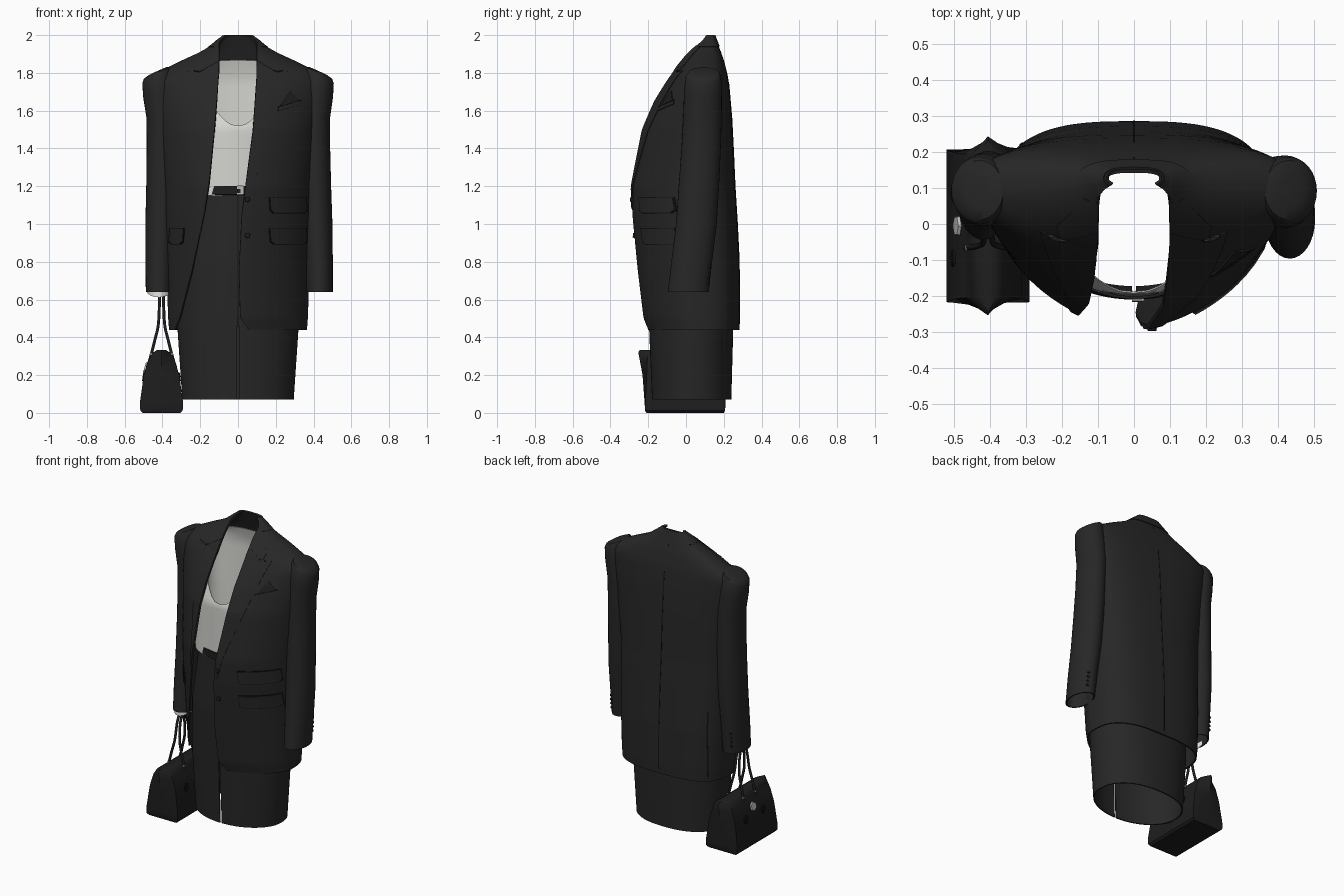
import bpy
import bmesh
from math import sin, cos, asin, pi
from mathutils import Vector

old = bpy.data.objects.get("Cube")
if old:
    bpy.data.objects.remove(old)


def material(name, value, rough=0.8):
    mat = bpy.data.materials.new(name)
    mat.use_nodes = True
    mat.diffuse_color = (*value, 1)
    node = mat.node_tree.nodes["Principled BSDF"]
    node.inputs["Base Color"].default_value = (*value, 1)
    node.inputs["Roughness"].default_value = rough
    return mat


cloth = material("charcoal cloth", (0.02, 0.02, 0.02))
leather = material("black leather", (0.013, 0.013, 0.013))
seam = material("seam black", (0.006, 0.006, 0.006))
knit = material("pale grey knit", (0.66, 0.66, 0.63))
white = material("cuff white", (0.8, 0.8, 0.78))
metal = material("silver metal", (0.5, 0.5, 0.5))
made = []


def finish(name, bm, mat, thick=0):
    mesh = bpy.data.meshes.new(name)
    bm.to_mesh(mesh)
    bm.free()
    mesh.materials.append(mat)
    obj = bpy.data.objects.new(name, mesh)
    bpy.context.collection.objects.link(obj)
    made.append(obj)
    if thick:
        mod = obj.modifiers.new("thickness", 'SOLIDIFY')
        mod.thickness = thick
    return obj


def loft(name, grid, mat, closed=False, caps=(), thick=0):
    """Skin a list of point rows; caps lists the row indices to fill."""
    bm = bmesh.new()
    rows = [[bm.verts.new(p) for p in row] for row in grid]
    n = len(rows[0])
    for low, high in zip(rows, rows[1:]):
        for j in range(n if closed else n - 1):
            k = (j + 1) % n
            bm.faces.new((low[j], low[k], high[k], high[j]))
    for c in caps:
        bm.faces.new(rows[c] if c else rows[c][::-1])
    return finish(name, bm, mat, thick)


def lerp_row(table, z):
    z = min(max(z, table[0][0]), table[-1][0])
    for a, b in zip(table, table[1:]):
        if z <= b[0]:
            f = (z - a[0]) / (b[0] - a[0])
            return [p + (q - p) * f for p, q in zip(a, b)][1:]


def sample(table, z):
    """Softened lookup of a garment's section at a height."""
    three = [lerp_row(table, z + d) for d in (-0.012, 0, 0.012)]
    return [sum(v) / 3 for v in zip(*three)]


# Garment sections: height, half width, widest y, front y, back y, left edge, right edge
jacket = [
    (.44, .365, .04, -.205, .283, .06, .335), (.5, .37, .04, -.225, .285, .012, .31),
    (.75, .378, .04, -.255, .285, .005, .245), (1.05, .387, .03, -.285, .27, .02, .18),
    (1.2, .39, .035, -.292, .26, .04, .155), (1.5, .415, .06, -.24, .247, .08, .125),
    (1.65, .435, .08, -.175, .237, .09, .112), (1.76, .45, .09, -.105, .225, .097, .105),
    (1.8, .43, .095, -.075, .218, .1, .1), (1.83, .37, .1, -.06, .21, .1, .1),
    (1.87, .29, .105, -.03, .2, .1, .1), (1.91, .2, .11, -.005, .185, .1, .1),
    (1.95, .135, .115, .03, .17, .1, .1), (1.975, .11, .12, .06, .16, .092, .092),
    (2, .07, .125, .1, .15, .055, .055)]
skirt = [
    (.07, .295, .03, -.18, .24, .006, .006), (.44, .32, .03, -.195, .25, .005, .005),
    (.55, .32, .03, -.2, .25, 0, 0), (.8, .31, .02, -.21, .24, 0, 0),
    (1.2, .24, 0, -.2, .18, 0, 0)]
powers = {id(jacket): (1.7, 2.9), id(skirt): (2, 2.3)}


def garment(name, table, low, high, rows, mat, out=0, thick=0):
    front_n, back_n = powers[id(table)]
    grid = []
    for i in range(rows + 1):
        z = low + (high - low) * i / rows
        w, cy, yf, yb, left, right = sample(table, z)
        start = asin(min(1, left / w) ** (front_n / 2))
        end = 2 * pi - asin(min(1, right / w) ** (front_n / 2))
        ring = []
        for j in range(81):
            t = start + (end - start) * j / 80
            n = front_n if cos(t) > 0 else back_n
            depth = cy - yf if cos(t) > 0 else yb - cy
            sx = 1 if sin(t) > 0 else -1
            sy = -1 if cos(t) > 0 else 1
            ring.append((sx * (w + out) * abs(sin(t)) ** (2 / n),
                         cy + sy * (depth + out) * abs(cos(t)) ** (2 / n), z))
        grid.append(ring)
    return loft(name, grid, mat, thick=thick)


def surface(table, x, z, back=False, out=0.007):
    w, cy, yf, yb = sample(table, z)[:4]
    n = powers[id(table)][back]
    fall = (1 - min(.985, abs(x) / w) ** n) ** (1 / n)
    return Vector((x, cy + (yb - cy) * fall + out if back else cy - (cy - yf) * fall - out, z))


def plate(name, spans, mat, table=jacket, back=False, side=1, out=0.007):
    """Thin piece laid on a garment; spans are pairs of (x, z) ends."""
    grid = []
    for (a, b), (c, d) in zip(spans, spans[1:]):
        for i in range(9):
            p = Vector(a).lerp(Vector(c), i / 8)
            q = Vector(b).lerp(Vector(d), i / 8)
            pts = [p.lerp(q, j / 8) for j in range(9)]
            grid.append([surface(table, side * v.x, v.y, back, out) for v in pts])
    if (side < 0) != back:
        grid = [row[::-1] for row in grid]
    return loft(name, grid, mat, thick=0.006)


def disc(name, place, axis, radius, depth, mat, sides=16):
    bm = bmesh.new()
    bmesh.ops.create_cone(bm, cap_ends=True, segments=sides, radius1=radius,
                          radius2=radius * .85, depth=depth)
    obj = finish(name, bm, mat)
    obj.location = place
    obj.rotation_euler = Vector(axis).to_track_quat('Z', 'Y').to_euler()
    return obj


# Jacket body, collar band and seams
garment("jacket_body", jacket, .44, 2, 80, cloth, thick=.01)
garment("jacket_collar", jacket, 1.94, 1.997, 8, cloth, out=.005, thick=.006)
plate("back_seam", [((-.003, .47), (.003, .47)), ((-.003, 1.92), (.003, 1.92))],
      seam, back=True, out=.002)
plate("back_vent", [((.31, .46), (.317, .46)), ((.31, .9), (.317, .9))],
      seam, back=True, side=-1, out=.003)

# Lapels and front collar leaves meet along a slanted gorge line
plate("left_lapel", [((.025, 1.08), (.045, 1.08)), ((.046, 1.25), (.10, 1.27)),
                     ((.08, 1.5), (.185, 1.52)), ((.097, 1.75), (.262, 1.815)),
                     ((.1, 1.865), (.205, 1.803))], cloth, out=.005)
plate("right_lapel", [((.176, 1.08), (.18, 1.08)), ((.153, 1.22), (.175, 1.24)),
                      ((.125, 1.5), (.195, 1.52)), ((.105, 1.75), (.262, 1.815)),
                      ((.1, 1.865), (.205, 1.803))], cloth, side=-1, out=.005)
for side, label in ((1, "left"), (-1, "right")):
    plate(label + "_collar_leaf", [((.1, 1.866), (.205, 1.804)), ((.1, 1.9), (.215, 1.845)),
                                   ((.1, 1.945), (.14, 1.935))], cloth, side=side, out=.005)

    # Flap pockets, each on a slightly larger dark border
    for z in (.895, 1.06):
        if side > 0 or z < 1:
            inner = .17 if side > 0 else .29
            for part, grow, mat, out in (("border", .004, seam, .008), ("flap", 0, cloth, .012)):
                a, b = inner - grow, .365 + grow
                low, high = z - grow, z + .08 + grow
                plate(f"{label}_pocket_{part}",
                      [((a + .02, low), (b - .015, low)), ((a + .005, low + .015), (b, low + .015)),
                       ((a, high), (b - .005, high))], mat, side=side, out=out)

# Breast pocket and folded handkerchief
plate("breast_pocket", [((.215, 1.6), (.335, 1.635)), ((.215, 1.622), (.335, 1.657))], cloth)
plate("pocket_line", [((.215, 1.618), (.335, 1.653)), ((.215, 1.624), (.335, 1.659))],
      seam, out=.009)
plate("handkerchief", [((.225, 1.625), (.325, 1.655)), ((.279, 1.705), (.281, 1.705))], leather)

# Front buttons
for z in (.94, 1.13):
    disc("front_button", surface(jacket, .05, z, out=.008), (0, -1, .1), .014, .01, leather)

# Sleeves: the left hangs further forward; each head tilts to follow the shoulder slope
arm = [(.64, .432, .012, .07, .108), (.8, .428, .03, .074, .108), (1, .42, .055, .08, .108),
       (1.2, .412, .068, .081, .107), (1.4, .407, .08, .081, .104), (1.57, .405, .087, .082, .102),
       (1.7, .42, .09, .083, .1), (1.78, .43, .092, .077, .094), (1.8, .43, .094, .068, .082),
       (1.81, .425, .096, .045, .054), (1.813, .42, .097, .012, .016)]
for side, label in ((1, "left"), (-1, "right")):
    rings = [(z, side * (cx - (0 if side > 0 else .012 * (1.8 - z))),
              cy + (0 if side > 0 else .045 * (1.8 - z)), rx, ry) for z, cx, cy, rx, ry in arm]
    grid = []
    for z, cx, cy, rx, ry in rings:
        tilt = .45 * min(1, max(0, (z - 1.5) / .25))
        angles = [2 * pi * j / 32 for j in range(32)]
        grid.append([(cx + rx * cos(a), cy + ry * sin(a), z - side * tilt * rx * cos(a))
                     for a in angles])
    loft(label + "_sleeve", grid, cloth, True, (len(grid) - 1,), .008)
    for i in range(4):
        z = .69 + .028 * i
        w = lerp_row(rings, z)
        disc(label + "_cuff_button", (w[0] + side * .03, w[1] + w[3] * .92, z),
             (side * .4, 1, 0), .009, .012, leather, 10)
    if side < 0:
        # Shirt cuff peeking out at the front of the wrist
        cx, cy = rings[0][1:3]
        arc = [pi + pi * j / 16 for j in range(17)]
        loft("shirt_cuff", [[(cx + .064 * cos(a), cy + .096 * sin(a), z - drop * sin(a))
                             for a in arc] for z, drop in ((.645, -.033), (.67, 0))],
             white, thick=.005)

# Knit top: scooped at the front, high at the back
grid = []
for i in range(25):
    row = []
    for j in range(64):
        t = 2 * pi * j / 64
        rise = sin(t / 2) ** 2
        top = 1.52 + .39 * rise / (rise + .12)
        z = 1.15 + (top - 1.15) * i / 24
        w, cy, yf, yb = sample(jacket, z)[:4]
        reach = cy - max(yf + .04, -.195) if cos(t) > 0 else min(yb - .025, .2) - cy
        sx, sy = (1 if sin(t) > 0 else -1), (1 if cos(t) > 0 else -1)
        row.append((min(.28, w - .08) * sx * abs(sin(t)) ** .85,
                    cy - reach * sy * abs(cos(t)) ** .85, z))
    grid.append(row)
loft("knit_top", grid, knit, True, thick=.004)

# Skirt with front slit, seam, belt and buckle
garment("skirt", skirt, .07, 1.18, 40, cloth, thick=.008)
plate("skirt_seam", [((-.003, .5), (.003, .5)), ((-.003, 1.15), (.003, 1.15))],
      seam, skirt, out=.002)
garment("belt", skirt, 1.155, 1.2, 3, leather, out=.008, thick=.008)
plate("buckle", [((-.005, 1.155), (.028, 1.155)), ((-.005, 1.205), (.028, 1.205))],
      metal, skirt, out=.014)
plate("buckle_gap", [((-.005, 1.163), (.014, 1.163)), ((-.005, 1.185), (.014, 1.185))],
      leather, skirt, out=.016)

# Handbag body: tapering box whose end gussets flare near the top
bag_x, bag_y = -.405, -.005
grid = []
for z, hx, hy, flare in ((0, .1, .205, 0), (.012, .112, .212, 0), (.05, .115, .211, .003),
                         (.2, .094, .203, .022), (.28, .07, .2, .04), (.32, .044, .198, .05),
                         (.333, .024, .195, .045)):
    outline = [(hx, -hy), (hx, hy), (0, hy + flare), (-hx, hy), (-hx, -hy), (0, -hy - flare)]
    grid.append([(bag_x + x, bag_y + y, z) for x, y in outline])
loft("bag_body", grid, leather, True, caps=(0, 6))

# Handles with rings, and hanging tabs at their feet
for side in (-1, 1):
    curve = bpy.data.curves.new("bag_handle", 'CURVE')
    curve.dimensions = '3D'
    curve.bevel_depth = .008
    curve.bevel_resolution = 3
    path = curve.splines.new('NURBS')
    half = [(.075, -.06, .24), (.05, -.06, .32), (.036, -.058, .39), (.016, -.053, .45),
            (.012, -.045, .54), (.01, -.025, .62)]
    points = half + [(x, -y, z) for x, y, z in half[::-1]]
    path.points.add(len(points) - 1)
    for p, (x, y, z) in zip(path.points, points):
        p.co = (bag_x + side * x, bag_y + y, z, 1)
    path.use_endpoint_u = True
    path.order_u = 4
    curve.materials.append(leather)
    handle = bpy.data.objects.new("bag_handle", curve)
    bpy.context.collection.objects.link(handle)
    made.append(handle)
    for y in (-.06, .06):
        disc("handle_ring", (bag_x + side * .055, bag_y + y, .312), (side, 0, .5),
             .009, .012, metal, 10)
        disc("handle_tab", (bag_x + side * .096, bag_y + y * 1.5, .19), (side, 0, .15),
             .026, .008, seam)
disc("bag_clasp", (bag_x - .084, bag_y, .24), (-1, 0, .3), .032, .012, metal, 6)

# Bake modifiers and curves, then smooth while keeping crisp edges
bpy.ops.object.select_all(action='DESELECT')
for obj in made:
    obj.select_set(True)
bpy.context.view_layer.objects.active = made[0]
bpy.ops.object.convert(target='MESH')
bpy.ops.object.shade_smooth_by_angle(angle=.7)
